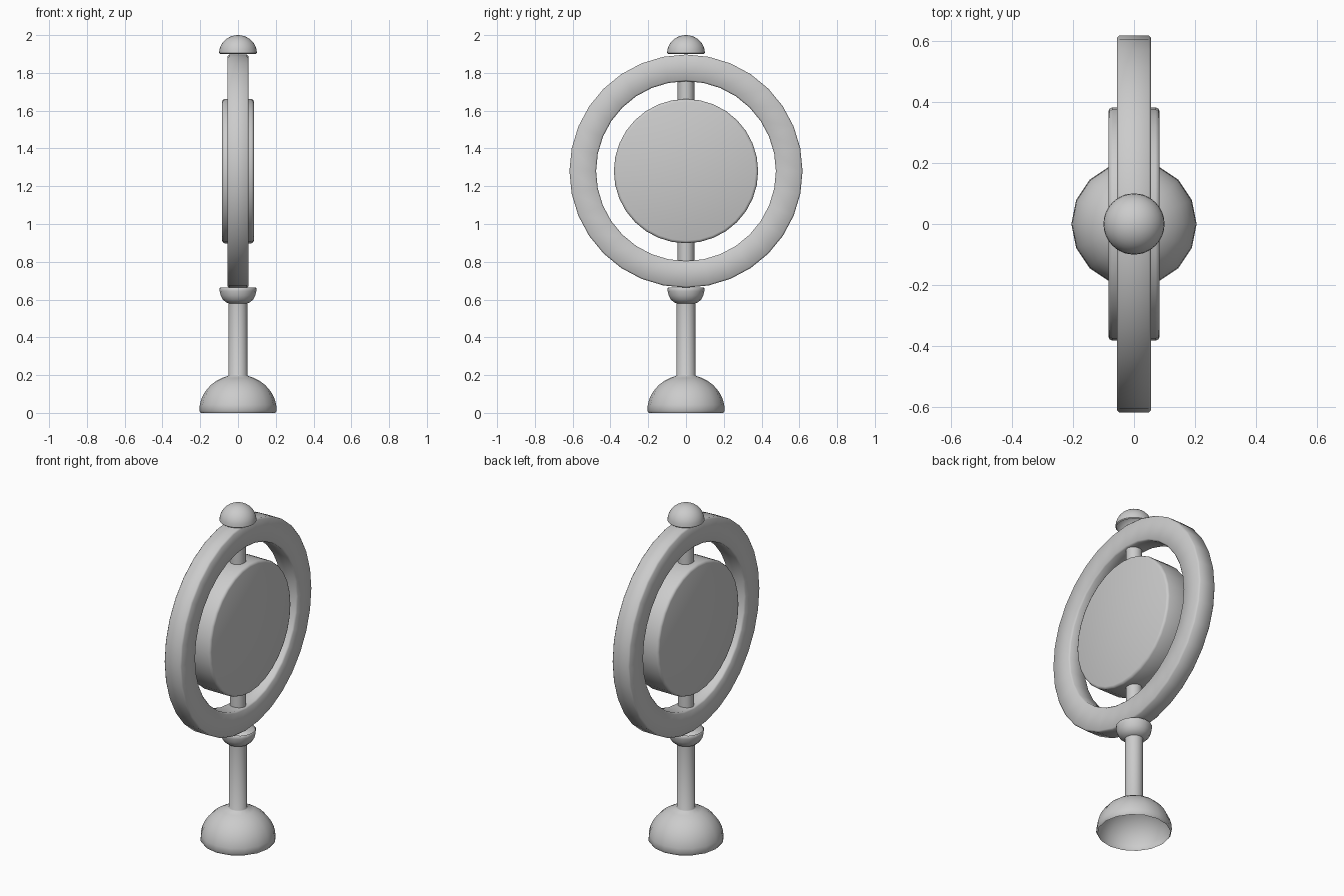
import bpy, bmesh
from math import pi, sin, cos, radians

old = bpy.data.objects.get("Cube")
if old:
    bpy.data.objects.remove(old, do_unlink=True)

grey = bpy.data.materials.new("plain grey")
grey.use_nodes = True
COLOR = (0.6, 0.6, 0.6, 1)
grey.diffuse_color = COLOR
grey.node_tree.nodes["Principled BSDF"].inputs["Base Color"].default_value = COLOR

CENTER_Z = 1.28


def arc(radius, height, z, start, end, steps=8):
    """Quarter-dome profile points between two angles in degrees."""
    angles = [radians(start + (end - start) * i / steps) for i in range(steps + 1)]
    return [(radius * cos(a), z + height * sin(a)) for a in angles]


def lathe(name, profile, sides, closed=False):
    """Revolve (radius, height) points around z."""
    bm = bmesh.new()
    verts = [bm.verts.new((r, 0, z)) for r, z in profile]
    pairs = list(zip(verts, verts[1:]))
    if closed:
        pairs.append((verts[-1], verts[0]))
    edges = [bm.edges.new(p) for p in pairs]
    bmesh.ops.spin(bm, geom=verts + edges, cent=(0, 0, 0), axis=(0, 0, 1),
                   angle=2 * pi, steps=sides, use_merge=True)
    bmesh.ops.remove_doubles(bm, verts=bm.verts, dist=0.0005)
    bmesh.ops.recalc_face_normals(bm, faces=bm.faces)
    mesh = bpy.data.meshes.new(name)
    bm.to_mesh(mesh)
    bm.free()
    mesh.materials.append(grey)
    obj = bpy.data.objects.new(name, mesh)
    bpy.context.collection.objects.link(obj)
    bpy.ops.object.select_all(action="DESELECT")
    obj.select_set(True)
    bpy.context.view_layer.objects.active = obj
    bpy.ops.object.shade_smooth_by_angle(angle=radians(50))
    return obj


def stand_up(obj):
    """Turn a lathed part so its axis runs along x."""
    obj.rotation_euler = (0, pi / 2, 0)
    obj.location.z = CENTER_Z


# Hollow domed foot, post and flared cup in one turned piece
foot = [(0.197, 0)] + arc(0.205, 0.19, 0.012, 0, 75)
post = [(0.05, 0.2), (0.05, 0.58)]
cup = [(0.063, 0.585), (0.08, 0.6), (0.091, 0.62), (0.097, 0.645), (0.098, 0.66), (0.094, 0.664)]
lathe("stand", foot + post + cup, 16)

# Hollow dome on top of the ring
lathe("top_cap", [(0.094, 1.9)] + arc(0.1, 0.095, 1.905, 0, 90), 32)

# Upright ring with softened edges
outer, inner, half, soft = 0.617, 0.476, 0.056, 0.008
ring = lathe("ring", [(outer, -half + soft), (outer, half - soft),
                      (outer - soft, half), (inner + soft, half),
                      (inner, half - soft), (inner, soft - half),
                      (inner + soft, -half), (outer - soft, -half)], 32, closed=True)
stand_up(ring)

# Thick disc hanging in the ring
radius, half, soft = 0.382, 0.084, 0.014
disc = lathe("disc", [(0, -half), (radius - soft, -half), (radius - 0.004, 0.004 - half),
                      (radius, soft - half), (radius, half - soft),
                      (radius - 0.004, half - 0.004), (radius - soft, half), (0, half)], 32)
stand_up(disc)

# Pivot rods above and below the disc
for name, low, high in (("upper_rod", 1.64, 1.78), ("lower_rod", 0.78, 0.92)):
    lathe(name, [(0.044, low), (0.044, high)], 16)
